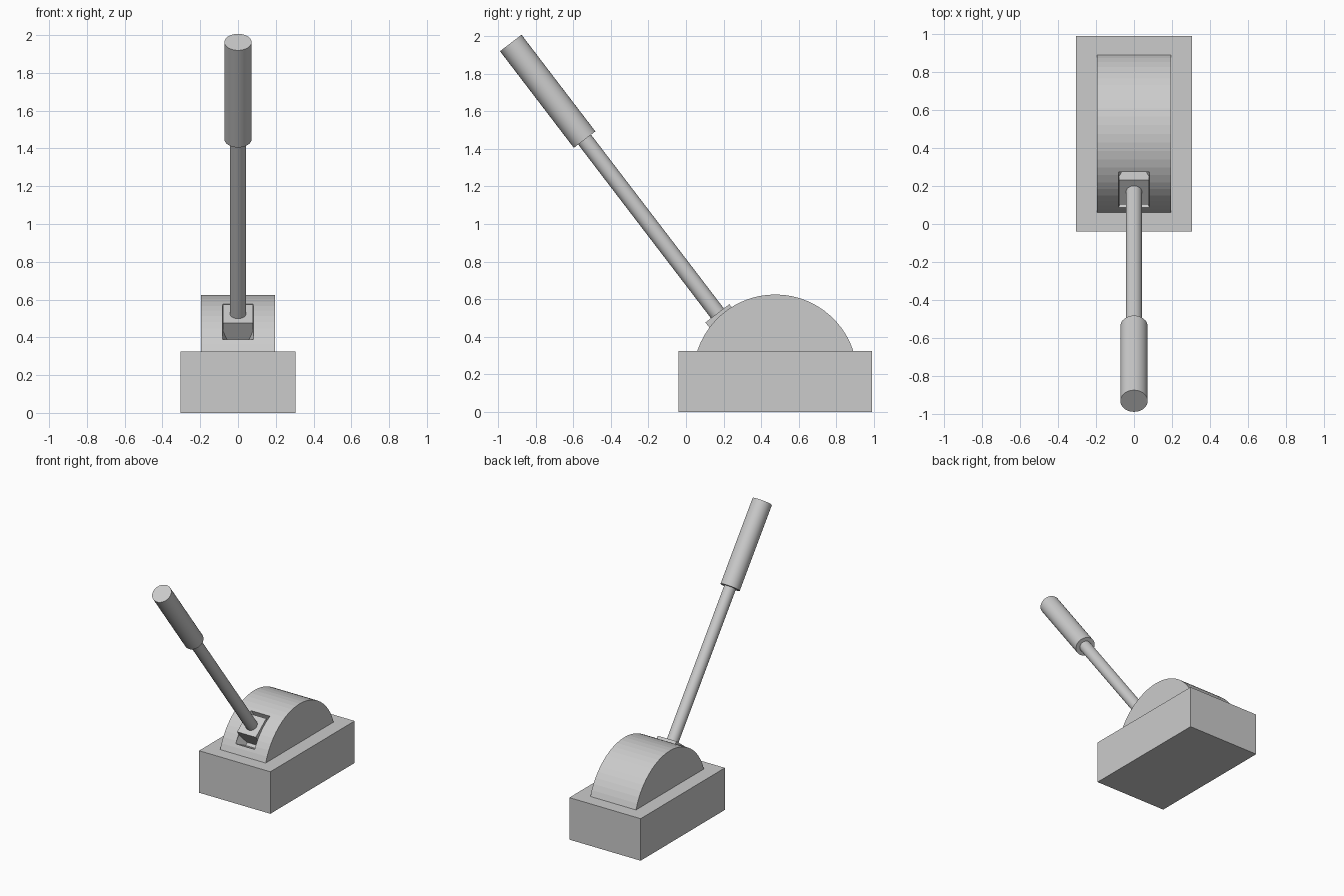
import bpy, bmesh, math
from mathutils import Vector, Matrix

if "Cube" in bpy.data.objects:
    bpy.data.objects.remove(bpy.data.objects["Cube"])


def make_object(name, bm, smooth=False):
    bmesh.ops.recalc_face_normals(bm, faces=bm.faces)
    mesh = bpy.data.meshes.new(name)
    bm.to_mesh(mesh)
    bm.free()
    obj = bpy.data.objects.new(name, mesh)
    bpy.context.collection.objects.link(obj)
    bpy.ops.object.select_all(action='DESELECT')
    obj.select_set(True)
    bpy.context.view_layer.objects.active = obj
    if smooth:
        bpy.ops.object.shade_smooth_by_angle(angle=math.radians(35))
    return obj


def loft(name, rings):
    """Close a stack of equal-sized rings into a solid."""
    bm = bmesh.new()
    loops = [[bm.verts.new(p) for p in ring] for ring in rings]
    for a, b in zip(loops, loops[1:]):
        for i in range(len(a)):
            j = (i + 1) % len(a)
            bm.faces.new((a[i], a[j], b[j], b[i]))
    bm.faces.new(loops[0][::-1])
    bm.faces.new(loops[-1])
    return make_object(name, bm)


def box(name, size, matrix):
    bm = bmesh.new()
    bmesh.ops.create_cube(bm, size=1, matrix=matrix @ Matrix.Diagonal((*size, 1)))
    return make_object(name, bm)


# Lever axis, leaning toward the front
pivot = Vector((0, 0.167, 0.525))
axis = Vector((0, -0.607, 0.794)).normalized()
tilt = axis.to_track_quat('Z', 'X').to_matrix().to_4x4()
tilt = Matrix.Rotation(math.atan2(-axis.y, axis.z), 4, 'X')


def rod(name, start, end, radius):
    bm = bmesh.new()
    mid = pivot + axis * (start + end) / 2
    bmesh.ops.create_cone(bm, cap_ends=True, segments=32, radius1=radius, radius2=radius,
                          depth=end - start, matrix=Matrix.Translation(mid) @ tilt)
    return make_object(name, bm, smooth=True)


# Base block
box("base", (0.61, 1.03, 0.325), Matrix.Translation((0, 0.475, 0.1625)))

# Arched housing
cy, cz, radius, steps = 0.475, 0.188, 0.437, 24
half = math.acos((0.325 - cz) / radius)
arc = [half * (2 * i / steps - 1) for i in range(steps + 1)]
housing = loft("housing", [[(x, cy + radius * math.sin(a), cz + radius * math.cos(a)) for a in arc]
                           for x in (-0.195, 0.195)])

# Tapered slot cut into the housing at 45 degrees
out = Vector((0, -1, 1)).normalized()
along = Vector((0, 1, 1)).normalized()
side = Vector((1, 0, 0))
rings = []
for dist, w, l in ((0.335, 0.05, 0.10), (0.417, 0.081, 0.132), (0.5, 0.081, 0.132)):
    c = Vector((0, cy, cz)) + out * dist
    rings.append([c + side * w * sx + along * l * sl
                  for sx, sl in ((-1, -1), (1, -1), (1, 1), (-1, 1))])
cutter = loft("slot_cutter", rings)
cutter.hide_render = True
cut = housing.modifiers.new("slot", 'BOOLEAN')
cut.operation = 'DIFFERENCE'
cut.solver = 'EXACT'
cut.object = cutter
bpy.context.view_layer.objects.active = housing
bpy.ops.object.modifier_apply(modifier=cut.name)
bpy.data.objects.remove(cutter)

# Lever socket, shaft and grip
box("lever_socket", (0.16, 0.16, 0.13), Matrix.Translation(pivot - axis * 0.065) @ tilt)
rod("lever_shaft", -0.03, 1.20, 0.043)
rod("lever_grip", 1.163, 1.81, 0.072)
